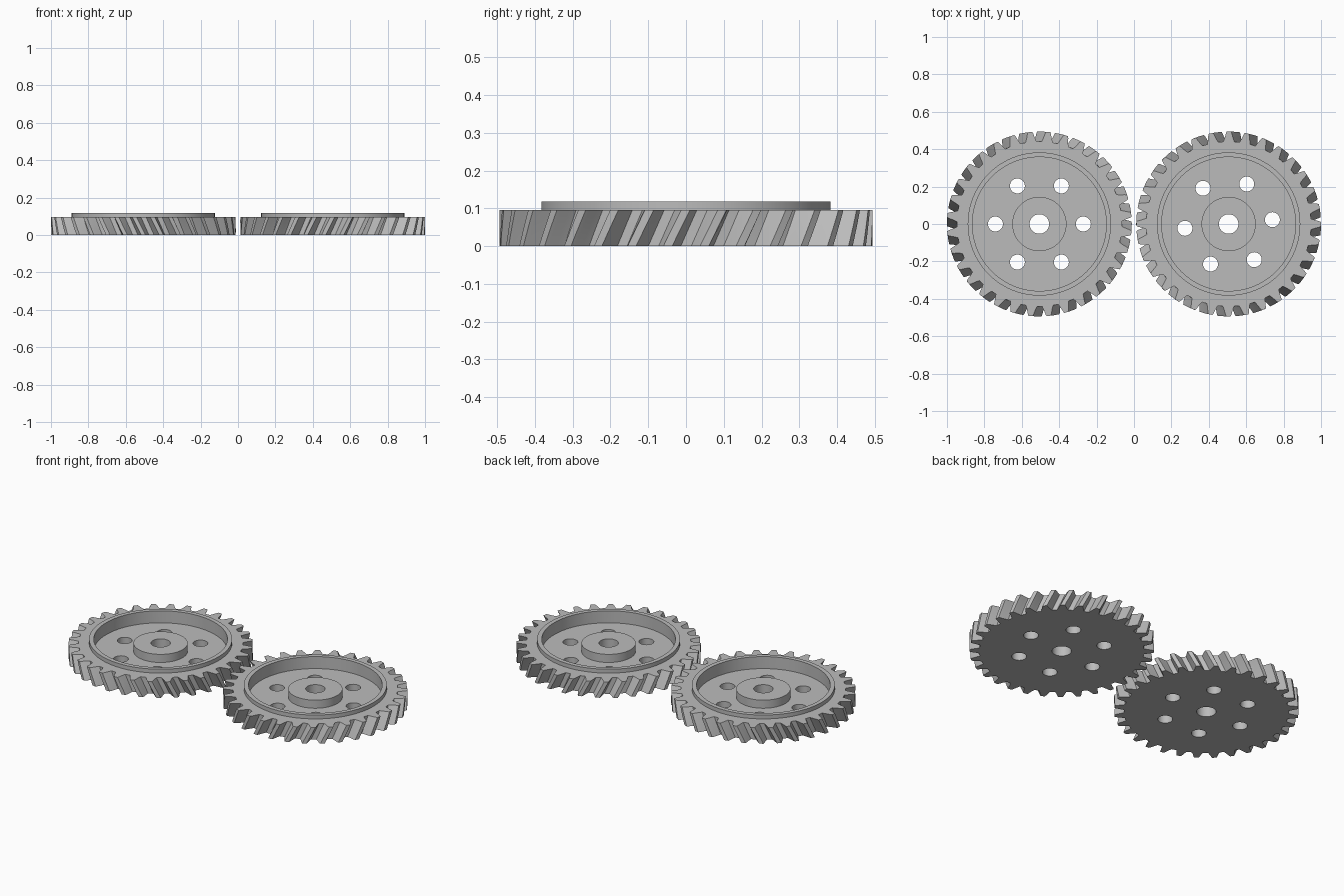
import bpy, bmesh, math
from mathutils import Matrix, Vector

cube = bpy.data.objects.get("Cube")
if cube:
    bpy.data.objects.remove(cube, do_unlink=True)

TEETH = 32
PITCH = math.tau / TEETH
TWIST = math.radians(5.5)
BODY_H, RIM_H, FLOOR = 0.095, 0.118, 0.047
CENTRE_X = 0.506
# One tooth: position within the pitch, radius
TOOTH = [(-0.34, 0.441), (-0.25, 0.460), (-0.17, 0.483), (-0.12, 0.494),
         (0.12, 0.494), (0.17, 0.483), (0.25, 0.460), (0.34, 0.441)]

steel = bpy.data.materials.new("grey_steel")
steel.use_nodes = True
grey = (0.5, 0.5, 0.5, 1)
steel.diffuse_color = grey
steel.node_tree.nodes["Principled BSDF"].inputs["Base Color"].default_value = grey


def make_object(name, bm, x):
    bmesh.ops.recalc_face_normals(bm, faces=bm.faces)
    mesh = bpy.data.meshes.new(name)
    bm.to_mesh(mesh)
    bm.free()
    mesh.materials.append(steel)
    obj = bpy.data.objects.new(name, mesh)
    obj.location.x = x
    bpy.context.collection.objects.link(obj)
    return obj


def lathe(name, profile, x, offset=(0, 0, 0), steps=64):
    """Turn a profile that starts and ends on the axis into a solid."""
    bm = bmesh.new()
    verts = [bm.verts.new((r, 0, z)) for r, z in profile]
    edges = [bm.edges.new(pair) for pair in zip(verts, verts[1:])]
    bmesh.ops.spin(bm, geom=verts + edges, cent=(0, 0, 0), axis=(0, 0, 1),
                   angle=math.tau, steps=steps)
    bmesh.ops.remove_doubles(bm, verts=bm.verts, dist=1e-5)
    bmesh.ops.translate(bm, verts=bm.verts, vec=offset)
    return make_object(name, bm, x)


def rod(name, radius, low, high, x, offset=(0, 0, 0), steps=64):
    return lathe(name, [(0, low), (radius, low), (radius, high), (0, high)],
                 x, offset, steps)


def toothed_body(name, x, phase, hand, layers=6):
    """Stack twisted copies of the tooth outline into a helical blank."""
    bm = bmesh.new()
    rings = []
    for k in range(layers + 1):
        t = k / layers
        ring = []
        for i in range(TEETH):
            for frac, r in TOOTH:
                a = phase + (i + frac) * PITCH + hand * TWIST * t
                ring.append(bm.verts.new((r * math.cos(a), r * math.sin(a), BODY_H * t)))
        rings.append(ring)
    n = len(rings[0])
    for lower, upper in zip(rings, rings[1:]):
        for i in range(n):
            j = (i + 1) % n
            bm.faces.new((lower[i], lower[j], upper[j], upper[i]))
    bm.faces.new(rings[0][::-1])
    bm.faces.new(rings[-1])
    return make_object(name, bm, x)


def helical_gear(name, x, phase, hand):
    gear = toothed_body(name, x, phase, hand)
    # Raised rim, then the dished pocket that leaves the hub standing
    tools = [(rod("rim_blank", 0.383, 0.03, RIM_H, x, steps=96), 'UNION')]
    pocket = [(0, BODY_H), (0.145, BODY_H), (0.145, FLOOR),
              (0.358, FLOOR), (0.358, 0.2), (0, 0.2)]
    tools.append((lathe("pocket_cutter", pocket, x, steps=96), 'DIFFERENCE'))
    # Shaft bore and six lightening holes
    tools.append((rod("bore_cutter", 0.052, -0.1, 0.3, x, steps=48), 'DIFFERENCE'))
    for i in range(6):
        spot = Matrix.Rotation(phase + i * math.tau / 6, 3, 'Z') @ Vector((0.235, 0, 0))
        tools.append((rod("hole_cutter", 0.04, -0.1, 0.3, x, spot, 32), 'DIFFERENCE'))
    for tool, operation in tools:
        tool.hide_render = True
        mod = gear.modifiers.new(tool.name, 'BOOLEAN')
        mod.operation, mod.solver, mod.object = operation, 'EXACT', tool
    # Bake the booleans and drop the helpers
    bpy.context.view_layer.update()
    graph = bpy.context.evaluated_depsgraph_get()
    baked = bpy.data.meshes.new_from_object(gear.evaluated_get(graph))
    gear.modifiers.clear()
    gear.data = baked
    for tool, _ in tools:
        bpy.data.objects.remove(tool, do_unlink=True)
    bpy.ops.object.select_all(action='DESELECT')
    gear.select_set(True)
    bpy.context.view_layer.objects.active = gear
    bpy.ops.object.shade_smooth_by_angle(angle=math.radians(20))


# Meshing pair with opposite helix hands
helical_gear("right_gear", -CENTRE_X, 0, -1)
helical_gear("left_gear", CENTRE_X, PITCH / 2, 1)
